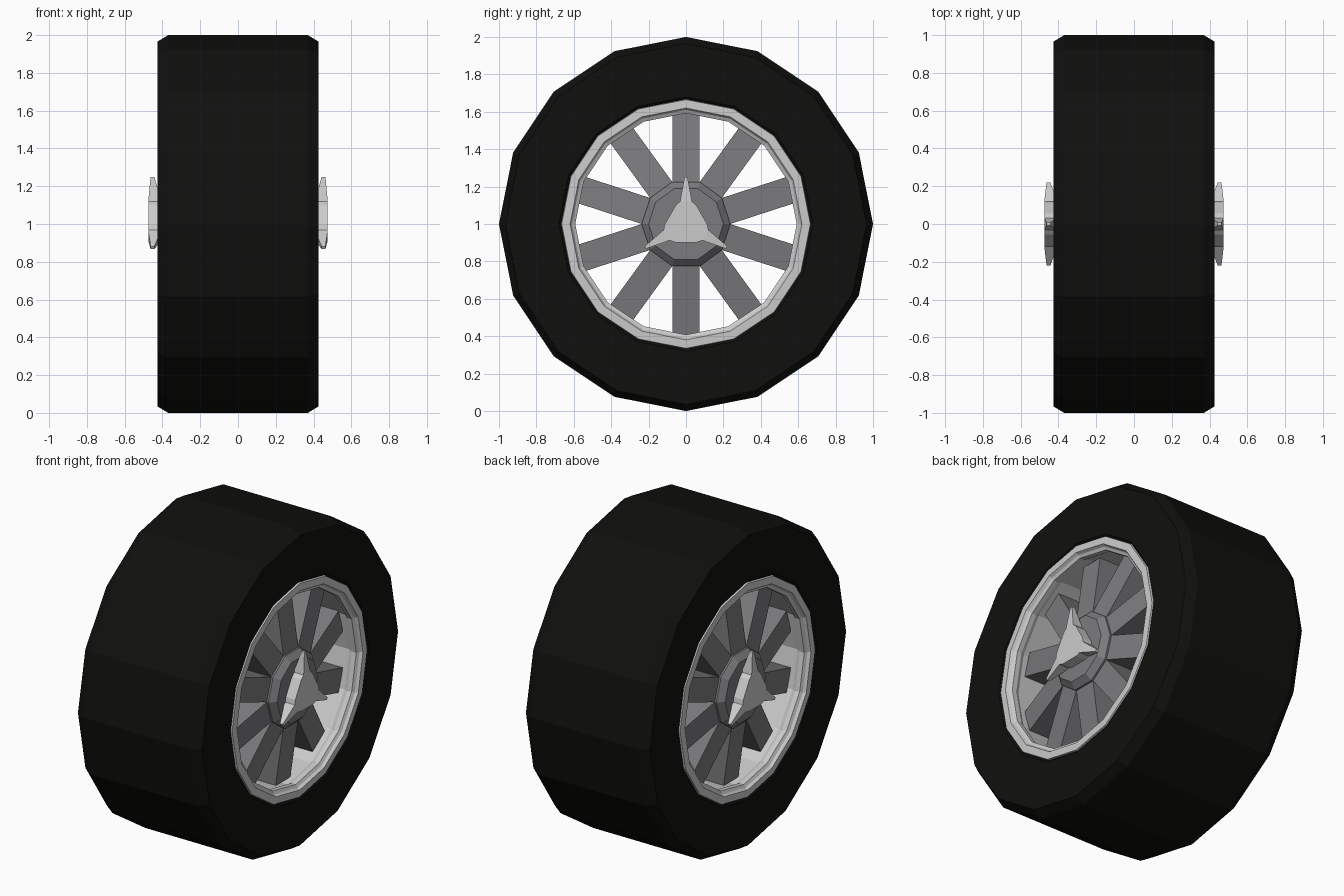
import bpy, bmesh
from math import sin, cos, pi, radians

if "Cube" in bpy.data.objects:
    bpy.data.objects.remove(bpy.data.objects["Cube"])

CENTRE_Z = 1.0


def material(name, rgb):
    m = bpy.data.materials.new(name)
    m.diffuse_color = (*rgb, 1)
    m.use_nodes = True
    m.node_tree.nodes["Principled BSDF"].inputs["Base Color"].default_value = m.diffuse_color
    return m


rubber = material("rubber", (0.005, 0.005, 0.004))
dark_metal = material("dark_metal", (0.2, 0.2, 0.21))


def finish(name, bm, mat=None, mirror=False):
    """Turn a bmesh into an object on the axle, optionally mirrored across x."""
    bmesh.ops.recalc_face_normals(bm, faces=bm.faces)
    me = bpy.data.meshes.new(name)
    bm.to_mesh(me)
    bm.free()
    ob = bpy.data.objects.new(name, me)
    bpy.context.collection.objects.link(ob)
    ob.location.z = CENTRE_Z
    if mat:
        me.materials.append(mat)
    if mirror:
        mod = ob.modifiers.new("mirror", 'MIRROR')
        mod.use_axis = (True, False, False)
        mod.use_mirror_merge = False
    return ob


def lathe(profile, sides, closed=False, caps=False):
    """Revolve (x, radius) points around the x axis."""
    bm = bmesh.new()
    rings = [[bm.verts.new((x, r * cos(2 * pi * i / sides), r * sin(2 * pi * i / sides)))
              for i in range(sides)] for x, r in profile]
    pairs = list(zip(rings, rings[1:]))
    if closed:
        pairs.append((rings[-1], rings[0]))
    for a, b in pairs:
        for i in range(sides):
            j = (i + 1) % sides
            bm.faces.new((a[i], a[j], b[j], b[i]))
    if caps:
        bm.faces.new(rings[0])
        bm.faces.new(rings[-1])
    return bm


def both_sides(half):
    return half + [(-x, r) for x, r in reversed(half)]


# Tyre: chamfered tread and flat side walls
tyre = both_sides([(0.40, 0.655), (0.425, 0.68), (0.427, 0.965), (0.37, 1.0)])
finish("tyre", lathe(tyre, 16, closed=True), rubber)

# Rim: stepped lips joined by the barrel
rim = both_sides([(0.40, 0.67), (0.425, 0.665), (0.427, 0.62), (0.41, 0.61),
                  (0.40, 0.592), (0.37, 0.592), (0.34, 0.61)])
finish("rim", lathe(rim, 16))

# Hub: ten-sided bevelled boss on each side
finish("hub", lathe([(0.17, 0.237), (0.375, 0.237), (0.41, 0.2)], 10, caps=True),
       dark_metal, mirror=True)

# Spokes: ten tapered bars per side, dished towards the rim
bm = bmesh.new()
for k in range(10):
    a = radians(90 + 36 * k)
    loops = []
    for r, front in ((0.18, 0.37), (0.598, 0.31)):
        loops.append([bm.verts.new((x, r * cos(a) - w * sin(a), r * sin(a) + w * cos(a)))
                      for x, w in ((0.17, -0.073), (front, -0.073),
                                   (front, 0.073), (0.17, 0.073))])
    for i in range(4):
        j = (i + 1) % 4
        bm.faces.new((loops[0][i], loops[0][j], loops[1][j], loops[1][i]))
    bm.faces.new(loops[0])
    bm.faces.new(loops[1])
finish("spokes", bm, dark_metal, mirror=True)

# Wheel nut: three-pointed spinner, thinner towards the tips
bm = bmesh.new()
outline = [(0.10, -0.055), (0.12, -0.032), (0.25, -0.008),
           (0.25, 0.008), (0.12, 0.032), (0.10, 0.055)]
layers = []
for body_x, tip_x in ((0.405, 0.443), (0.475, 0.463)):
    ring = []
    for k in range(3):
        a = radians(90 + 120 * k)
        for r, w in outline:
            x = tip_x if r > 0.2 else body_x
            ring.append(bm.verts.new((x, r * cos(a) - w * sin(a), r * sin(a) + w * cos(a))))
    layers.append(ring)
back, front = layers
n = len(front)
for i in range(n):
    j = (i + 1) % n
    bm.faces.new((back[i], back[j], front[j], front[i]))
for ring in layers:
    # body plate plus one blade face per point
    bm.faces.new([v for i, v in enumerate(ring) if i % 6 not in (2, 3)])
    for k in range(3):
        bm.faces.new(ring[6 * k + 1:6 * k + 5])
finish("wheel_nut", bm, mirror=True)
